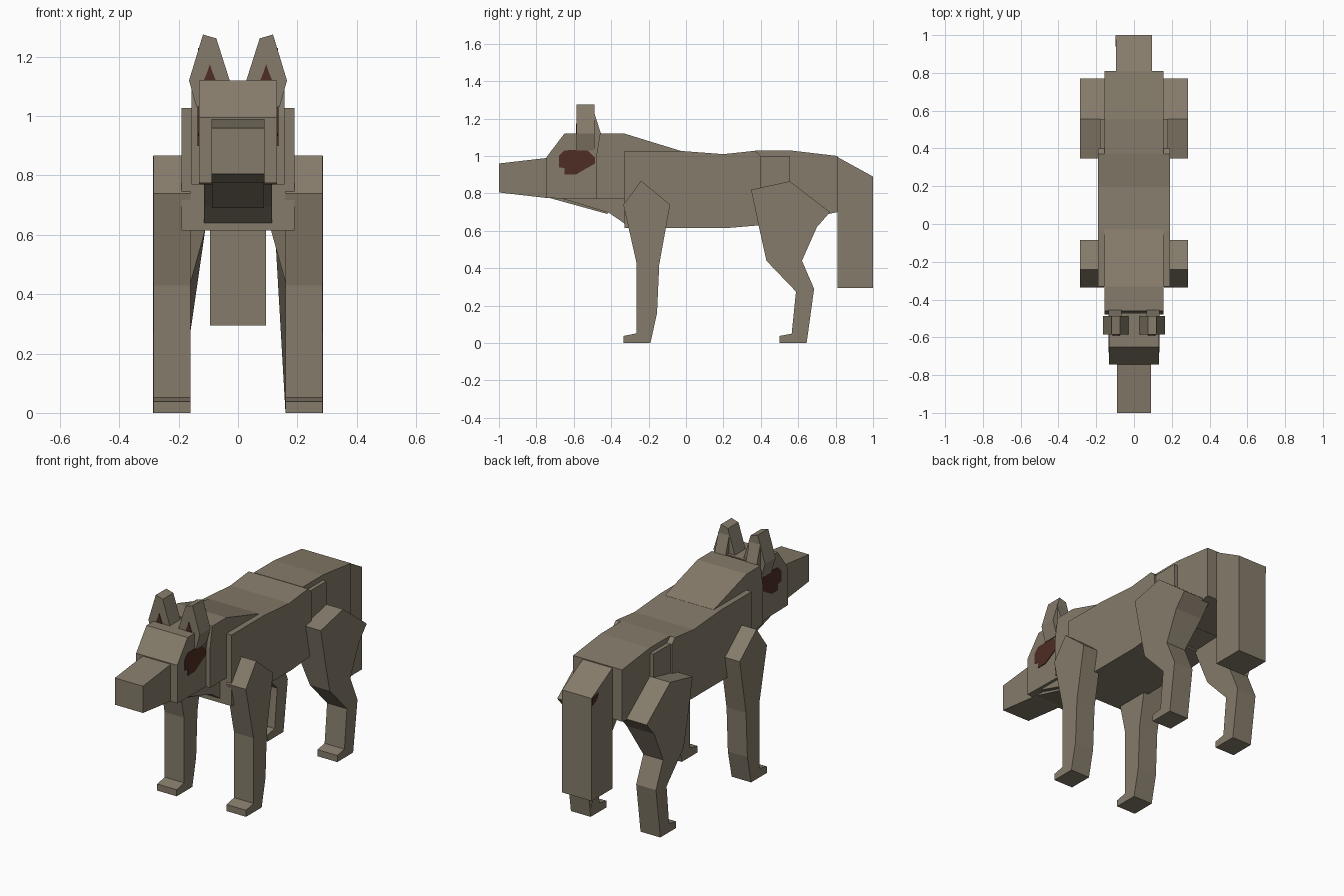
import bpy
import bmesh

cube = bpy.data.objects.get("Cube")
if cube:
    bpy.data.objects.remove(cube, do_unlink=True)


def material(name, rgb):
    m = bpy.data.materials.new(name)
    m.use_nodes = True
    m.diffuse_color = (*rgb, 1)
    bsdf = next(n for n in m.node_tree.nodes if n.type == 'BSDF_PRINCIPLED')
    bsdf.inputs["Base Color"].default_value = (*rgb, 1)
    bsdf.inputs["Roughness"].default_value = 0.9
    return m


FUR = material("grey_brown_fur", (0.235, 0.200, 0.145))
RED = material("dark_red_brown", (0.075, 0.026, 0.017))


def prism(name, pts, a, b, mat=FUR, axis='x', shape=None):
    """Extrude a closed profile from a to b along x (points are y, z) or y (points are x, z)."""
    bm = bmesh.new()
    rings = []
    for t in (a, b):
        rings.append([bm.verts.new((t, u, v) if axis == 'x' else (u, t, v)) for u, v in pts])
    bm.faces.new(rings[0])
    bm.faces.new(rings[1][::-1])
    n = len(pts)
    for i in range(n):
        j = (i + 1) % n
        bm.faces.new((rings[0][i], rings[1][i], rings[1][j], rings[0][j]))
    if shape:
        for v in bm.verts:
            shape(v.co)
    bmesh.ops.recalc_face_normals(bm, faces=bm.faces)
    mesh = bpy.data.meshes.new(name)
    bm.to_mesh(mesh)
    bm.free()
    mesh.materials.append(mat)
    ob = bpy.data.objects.new(name, mesh)
    bpy.context.collection.objects.link(ob)
    return ob


def block(name, pts, half):
    return prism(name, pts, -half, half)


def pair(name, pts, a, b, **kw):
    """Make a part on the left (+x) and its mirror on the right."""
    for side, s in (("left", 1), ("right", -1)):
        p = pts if kw.get("axis", 'x') == 'x' else [(u * s, v) for u, v in pts]
        if kw.get("axis", 'x') == 'x':
            shape = kw.get("shape")

            def mirrored(co, s=s, shape=shape):
                if shape:
                    shape(co)
                co.x *= s
            prism(f"{side}_{name}", p, a, b, **{**kw, "shape": mirrored})
        else:
            prism(f"{side}_{name}", p, a, b, **kw)


# Head, muzzle and neck
block("snout", [(-1, 0.805), (-1, 0.96), (-0.74, 0.99), (-0.74, 0.775)], 0.09)
block("head", [(-0.745, 0.775), (-0.745, 0.995), (-0.65, 1.12), (-0.47, 1.12), (-0.47, 0.77)], 0.132)
block("jaw", [(-0.745, 0.78), (-0.42, 0.69), (-0.40, 0.78)], 0.088)
block("throat", [(-0.66, 0.772), (-0.41, 0.695), (-0.33, 0.64), (-0.31, 0.64), (-0.31, 0.772)], 0.115)
block("neck", [(-0.48, 0.77), (-0.48, 1.0), (-0.46, 1.12), (-0.33, 1.12), (-0.03, 1.028), (-0.03, 0.77)], 0.157)

# Trunk
block("body", [(-0.33, 0.615), (-0.33, 1.028), (-0.04, 1.028), (0.2, 1.01), (0.37, 1.028),
               (0.40, 1.0), (0.40, 0.63), (0.22, 0.615)], 0.19)
block("waist", [(0.38, 0.64), (0.38, 1.0), (0.555, 1.0), (0.555, 0.66)], 0.18)
block("rump", [(0.37, 0.635), (0.37, 1.03), (0.555, 1.03), (0.81, 1.0), (0.81, 0.70), (0.76, 0.69)], 0.157)

# Tail
block("tail", [(0.80, 1.0), (1.0, 0.89), (1.0, 0.295), (0.81, 0.295), (0.81, 0.8)], 0.095)
prism("tail_spot", [(0.94, 0.90), (0.998, 0.892), (0.998, 0.85), (0.975, 0.855), (0.95, 0.875)],
      -0.099, -0.094, RED)

# Ears
pair("ear", [(0.165, 1.12), (0.118, 1.275), (0.073, 1.262), (0.028, 1.12), (0.06, 1.03), (0.14, 1.03)],
     -0.585, -0.488, axis='y')
pair("ear_back", [(-0.49, 1.23), (-0.455, 1.12), (-0.455, 1.0), (-0.49, 1.0)], 0.065, 0.135)
pair("inner_ear", [(0.075, 1.121), (0.115, 1.121), (0.105, 1.145), (0.095, 1.175), (0.085, 1.145)],
     -0.589, -0.584, axis='y', mat=RED)

# Eye patches
pair("eye_patch", [(-0.68, 1.0), (-0.65, 1.03), (-0.53, 1.035), (-0.487, 0.99), (-0.487, 0.96),
                   (-0.59, 0.9), (-0.65, 0.9), (-0.65, 0.935), (-0.68, 0.94)], 0.131, 0.136, mat=RED)

# Legs
pair("front_leg", [(-0.335, 0.74), (-0.24, 0.868), (-0.085, 0.74), (-0.143, 0.42), (-0.155, 0.16),
                   (-0.19, 0), (-0.333, 0), (-0.333, 0.038), (-0.265, 0.052), (-0.265, 0.43)],
     0.16, 0.285)


def widen_thigh(co):
    # Inner side leans inward above the knee
    if co.x < 0.2 and co.z > 0.5:
        co.x = 0.11


pair("hind_leg", [(0.348, 0.82), (0.555, 0.865), (0.77, 0.70), (0.70, 0.62), (0.62, 0.44), (0.685, 0.29),
                  (0.645, 0), (0.50, 0), (0.50, 0.038), (0.565, 0.05), (0.588, 0.275), (0.43, 0.44),
                  (0.39, 0.62)],
     0.16, 0.287, shape=widen_thigh)
